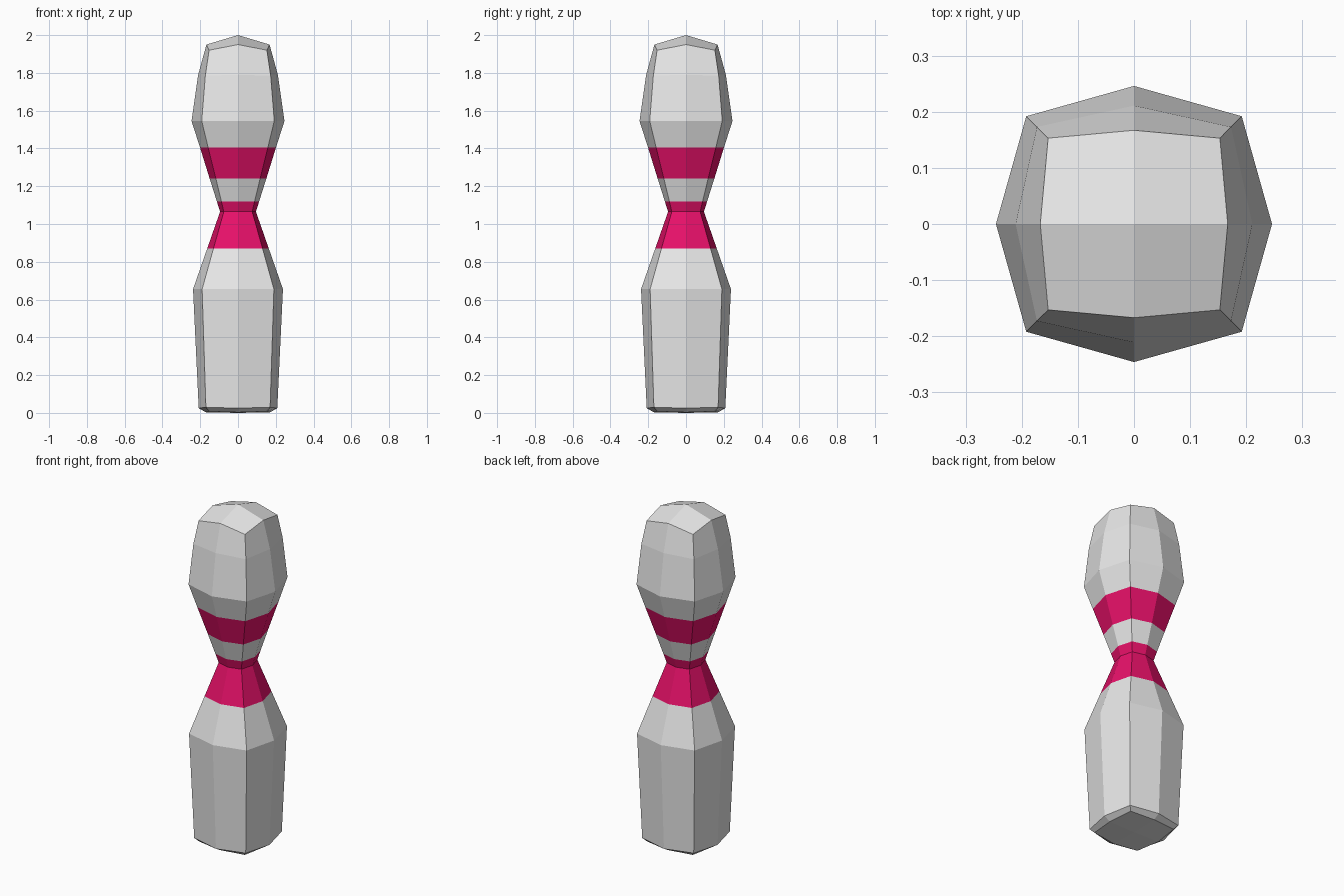
import bpy, bmesh

if "Cube" in bpy.data.objects:
    bpy.data.objects.remove(bpy.data.objects["Cube"])


def material(name, rgb):
    m = bpy.data.materials.new(name)
    m.diffuse_color = (*rgb, 1)
    m.use_nodes = True
    m.node_tree.nodes["Principled BSDF"].inputs["Base Color"].default_value = m.diffuse_color
    return m


# Rings: side radius, side height, corner offset (x = y), corner height
rings = [
    (0.17, 0.003, 0.152, 0.008),
    (0.208, 0.025, 0.17, 0.03),
    (0.238, 0.655, 0.19, 0.655),
    (0.163, 0.87, 0.13, 0.87),
    (0.095, 1.065, 0.075, 1.065),
    (0.112, 1.12, 0.088, 1.12),
    (0.15, 1.24, 0.117, 1.24),
    (0.201, 1.405, 0.158, 1.405),
    (0.246, 1.545, 0.192, 1.545),
    (0.211, 1.79, 0.173, 1.785),
    (0.167, 1.95, 0.153, 1.92),
]
dirs = [(1, 0), (1, 1), (0, 1), (-1, 1), (-1, 0), (-1, -1), (0, -1), (1, -1)]

# Pin body: eight-sided stacked rings
bm = bmesh.new()
loops = []
for r, z, c, zc in rings:
    loops.append([bm.verts.new((x * c, y * c, zc) if x and y else (x * r, y * r, z))
                  for x, y in dirs])
for a, b in zip(loops, loops[1:]):
    for i in range(8):
        j = (i + 1) % 8
        bm.faces.new((a[i], a[j], b[j], b[i]))

# Domed top and base: four quads around a centre point
for loop, z in ((loops[0], 0.0), (loops[-1], 2.0)):
    centre = bm.verts.new((0, 0, z))
    for i in range(0, 8, 2):
        bm.faces.new((centre, loop[i], loop[i + 1], loop[(i + 2) % 8]))
bmesh.ops.recalc_face_normals(bm, faces=bm.faces)

# Red stripes by height
for f in bm.faces:
    z = f.calc_center_median().z
    f.material_index = int(0.87 < z < 1.12 or 1.24 < z < 1.405)

mesh = bpy.data.meshes.new("bowling_pin")
bm.to_mesh(mesh)
bm.free()
mesh.materials.append(material("pale grey", (0.8, 0.8, 0.8)))
mesh.materials.append(material("crimson", (0.89, 0.006, 0.157)))
bpy.context.collection.objects.link(bpy.data.objects.new("bowling_pin", mesh))
